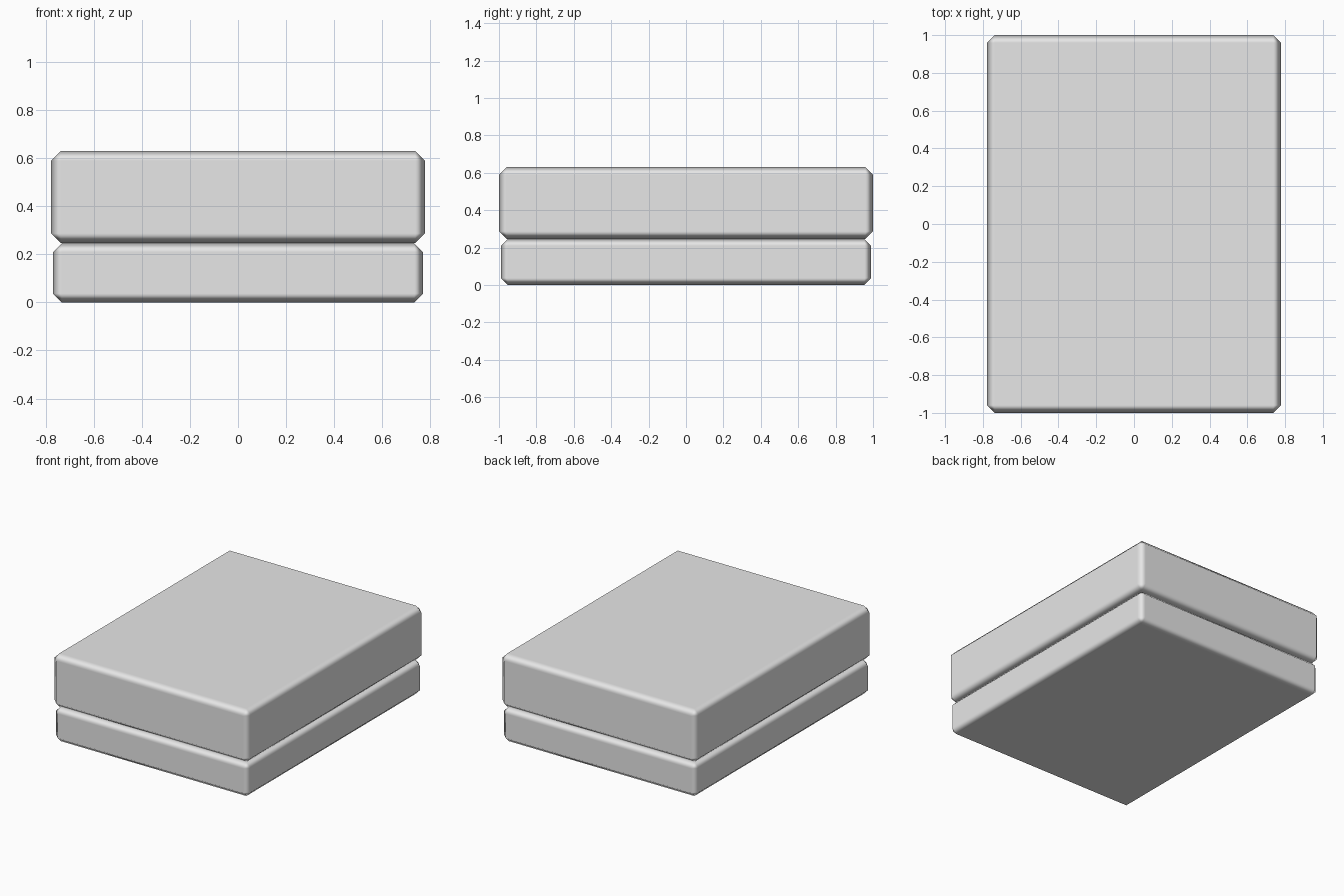
import bpy
import bmesh
from mathutils import Matrix

default_cube = bpy.data.objects.get("Cube")
if default_cube:
    bpy.data.objects.remove(default_cube, do_unlink=True)

# One plain grey for the whole box
grey = bpy.data.materials.new("light grey")
grey.use_nodes = True
grey.diffuse_color = (0.8, 0.8, 0.8, 1)
grey.node_tree.nodes["Principled BSDF"].inputs["Base Color"].default_value = grey.diffuse_color


def add_object(name, bm):
    bmesh.ops.recalc_face_normals(bm, faces=bm.faces[:])
    mesh = bpy.data.meshes.new(name)
    bm.to_mesh(mesh)
    bm.free()
    mesh.materials.append(grey)
    obj = bpy.data.objects.new(name, mesh)
    bpy.context.collection.objects.link(obj)
    return obj


def chamfered_box(name, half_x, half_y, z0, z1, chamfer):
    """Box with chamfered edges, shaded round while its big faces stay flat."""
    bm = bmesh.new()
    size = (half_x * 2, half_y * 2, z1 - z0, 1)
    place = Matrix.Translation((0, 0, (z0 + z1) / 2)) @ Matrix.Diagonal(size)
    bmesh.ops.create_cube(bm, size=1, matrix=place)
    bmesh.ops.bevel(bm, geom=bm.edges[:], offset=chamfer, segments=1,
                    affect='EDGES', clamp_overlap=True)
    for face in bm.faces:
        face.smooth = True
    obj = add_object(name, bm)
    normals = obj.modifiers.new("flat_face_normals", 'WEIGHTED_NORMAL')
    normals.mode = 'FACE_AREA'
    normals.weight = 100
    return obj


def rectangular_frame(name, half_x, half_y, z0, z1, width):
    """Flat sharp-edged rim with an open middle."""
    bm = bmesh.new()
    corners = [(-half_x, -half_y), (half_x, -half_y), (half_x, half_y), (-half_x, half_y)]
    face = bm.faces.new([bm.verts.new((x, y, z0)) for x, y in corners])
    bm.normal_update()
    bmesh.ops.inset_region(bm, faces=[face], thickness=width, use_even_offset=True)
    bmesh.ops.delete(bm, geom=[face], context='FACES')
    ring = bmesh.ops.extrude_face_region(bm, geom=bm.faces[:], use_keep_orig=True)
    top = [v for v in ring["geom"] if isinstance(v, bmesh.types.BMVert)]
    bmesh.ops.translate(bm, verts=top, vec=(0, 0, z1 - z0))
    return add_object(name, bm)


# Lower tray, slightly larger upper lid, and the raised rim on top
chamfered_box("base_box", 0.77, 0.99, 0, 0.246, 0.037)
chamfered_box("lid_box", 0.778, 1.0, 0.246, 0.63, 0.041)
rectangular_frame("top_rim", 0.749, 0.956, 0.623, 0.654, 0.075)
